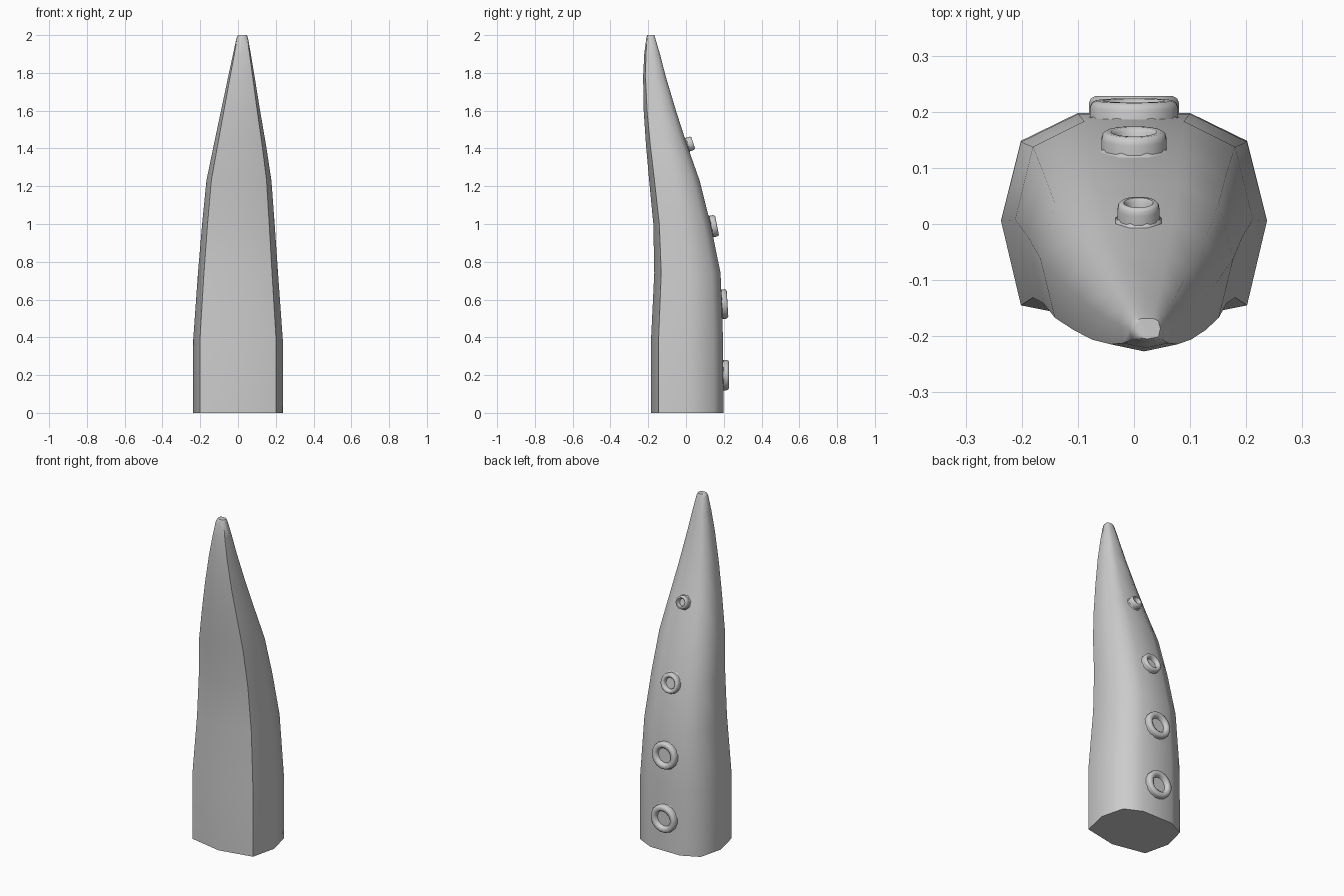
import bpy, bmesh
from math import sin, cos, pi, atan2
from mathutils import Matrix, Vector

if "Cube" in bpy.data.objects:
    bpy.data.objects.remove(bpy.data.objects["Cube"])


def finish(bm, name, angle):
    bmesh.ops.recalc_face_normals(bm, faces=bm.faces)
    mesh = bpy.data.meshes.new(name)
    bm.to_mesh(mesh)
    bm.free()
    ob = bpy.data.objects.new(name, mesh)
    bpy.context.collection.objects.link(ob)
    bpy.ops.object.select_all(action='DESELECT')
    ob.select_set(True)
    bpy.context.view_layer.objects.active = ob
    bpy.ops.object.shade_smooth_by_angle(angle=angle)
    return ob


def bridge(bm, loops):
    for a, b in zip(loops, loops[1:]):
        n = len(a)
        for i in range(n):
            j = (i + 1) % n
            bm.faces.new((a[i], a[j], b[j], b[i]))


# tapering, forward-curling arm: one cross-section lofted through stations
section = [(.42, 1), (.85, .74), (1, 0), (.85, -.79), (0, -1),
           (-.85, -.79), (-1, 0), (-.85, .74), (-.42, 1)]
# z, left x, right x, front y, back y
stations = [(0, -.237, .237, -.185, .198), (.39, -.237, .237, -.185, .196),
            (.74, -.212, .212, -.168, .183), (1.0, -.19, .194, -.173, .13),
            (1.23, -.167, .177, -.195, .072), (1.42, -.128, .148, -.212, .005),
            (1.6, -.09, .117, -.224, -.053), (1.78, -.052, .088, -.227, -.107),
            (1.9, -.026, .068, -.221, -.138), (1.985, -.008, .053, -.21, -.163),
            (2.0, 0, .047, -.205, -.168)]
bm = bmesh.new()
loops = []
for z, l, r, f, b in stations:
    cx, cy, w, d = (l + r) / 2, (f + b) / 2, (r - l) / 2, (b - f) / 2
    loops.append([bm.verts.new((cx + w * x, cy + d * y, z)) for x, y in section])
bridge(bm, loops)
bm.faces.new(loops[0])
bm.faces.new(loops[-1])
finish(bm, "tentacle_arm", 1.1)


# suction cups: revolved rounded ring on an eight-sided skirt
def revolve(bm, profile, n, mat):
    loops = [[bm.verts.new(mat @ Vector((r * cos(2 * pi * (i + .5) / n),
                                         r * sin(2 * pi * (i + .5) / n), h)))
              for i in range(n)] for r, h in profile]
    bridge(bm, loops)
    bm.faces.new(loops[0])
    bm.faces.new(loops[-1])


# x, y, z of the cup's foot, radius, height, upward tilt
cups = [(0, .19, .2, .082, .038, 0), (0, .183, .575, .08, .037, .06),
        (0, .127, .985, .059, .038, .2), (.008, .003, 1.418, .038, .037, .33)]
for k, (x, y, z, r, h, tilt) in enumerate(cups):
    mat = Matrix.Translation((x, y, z)) @ Matrix.Rotation(-pi / 2 + tilt, 4, 'X')
    bm = bmesh.new()
    revolve(bm, [(r * 1.1, -.025), (r * 1.18, h * .05), (r * .95, h * .3)], 8, mat)
    revolve(bm, [(r, -.01), (r, h * .65), (r * .96, h * .88), (r * .86, h),
                 (r * .7, h), (r * .6, h * .85), (r * .55, h * .4)], 16, mat)
    finish(bm, f"suction_cup_{k + 1}", .9)
